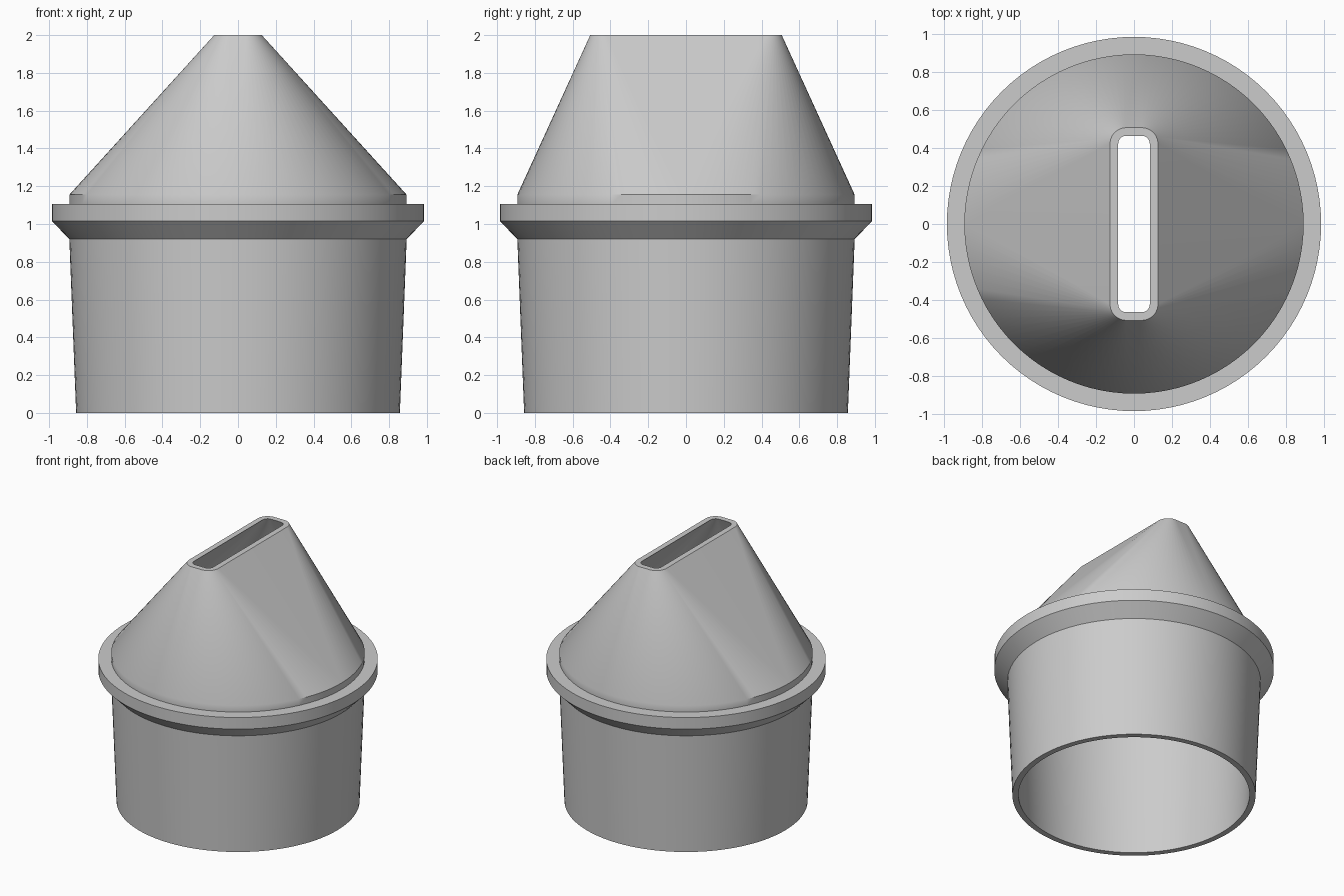
import bpy, bmesh, math

cube = bpy.data.objects.get("Cube")
if cube:
    bpy.data.objects.remove(cube, do_unlink=True)

STEPS = 24  # segments per quarter turn


def ring(bm, z, radius, cx=0.0, cy=0.0):
    """Circle, or a rounded slot when the corner centres are offset."""
    verts = []
    for q, (sx, sy) in enumerate([(1, 1), (-1, 1), (-1, -1), (1, -1)]):
        for i in range(STEPS + 1):
            a = (q + i / STEPS) * math.pi / 2
            verts.append(bm.verts.new((sx * cx + radius * math.cos(a),
                                       sy * cy + radius * math.sin(a), z)))
    return verts


def loft_closed(name, sections, material):
    """Skin successive rings, joining the last back to the first."""
    bm = bmesh.new()
    rings = [ring(bm, *s) for s in sections]
    for a, b in zip(rings, rings[1:] + rings[:1]):
        n = len(a)
        for i in range(n):
            j = (i + 1) % n
            bm.faces.new((a[i], a[j], b[j], b[i]))
    bmesh.ops.remove_doubles(bm, verts=bm.verts[:], dist=0.0001)
    bmesh.ops.recalc_face_normals(bm, faces=bm.faces[:])
    mesh = bpy.data.meshes.new(name)
    bm.to_mesh(mesh)
    bm.free()
    mesh.materials.append(material)
    obj = bpy.data.objects.new(name, mesh)
    bpy.context.collection.objects.link(obj)
    bpy.ops.object.select_all(action='DESELECT')
    obj.select_set(True)
    bpy.context.view_layer.objects.active = obj
    bpy.ops.object.shade_smooth_by_angle(angle=math.radians(35))
    return obj


grey = bpy.data.materials.new("grey_plastic")
grey.use_nodes = True
colour = (0.6, 0.6, 0.6, 1)
grey.diffuse_color = colour
grey.node_tree.nodes["Principled BSDF"].inputs["Base Color"].default_value = colour

# Hollow adapter: tapered socket, flange, and nozzle narrowing to a slot
SLOT_X, SLOT_Y = 0.041, 0.422
loft_closed("nozzle_adapter", [
    (0.0, 0.857),                    # socket foot
    (0.92, 0.893),                   # socket top
    (1.015, 0.985),                  # flange chamfer
    (1.105, 0.985),                  # flange top
    (1.105, 0.893),                  # nozzle collar
    (1.155, 0.893),
    (2.0, 0.085, SLOT_X, SLOT_Y),    # slot outer lip
    (2.0, 0.042, SLOT_X, SLOT_Y),    # slot inner lip
    (1.155, 0.85),                   # inner wall
    (0.92, 0.85),
    (0.0, 0.814),
], grey)
